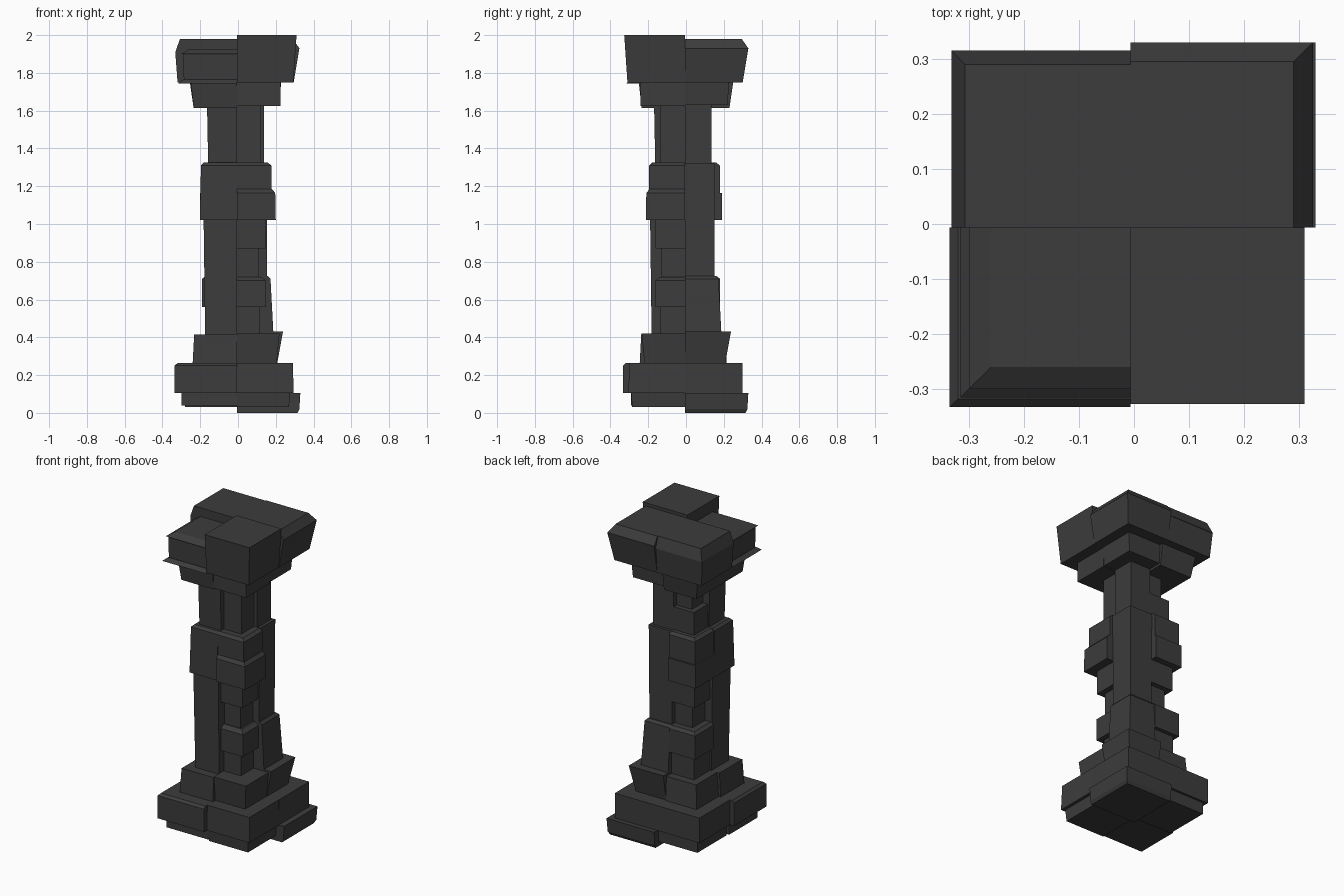
import bpy, bmesh

stone = bpy.data.materials.new("dark_stone")
stone.diffuse_color = (0.045, 0.045, 0.045, 1)
SEAM = -0.006   # shared inner edge of the four stacks


def block(bm, sx, sy, z0, z1, x, y, flare):
    """Tapered stone from the seam out to the corner (x, y), wider at the top by flare."""
    rings = []
    for z, f in ((z0, 0), (z1, flare)):
        X, Y = sx * (x + f), sy * (y + f)
        pts = [(SEAM, SEAM), (X, SEAM), (X, Y), (SEAM, Y)]
        rings.append([bm.verts.new((px, py, z)) for px, py in pts])
    lo, hi = rings
    bm.faces.new(lo)
    bm.faces.new(hi)
    for i in range(4):
        j = (i + 1) % 4
        bm.faces.new((lo[i], lo[j], hi[j], hi[i]))


def stack(name, sx, sy, rows):
    bm = bmesh.new()
    for r in rows:
        block(bm, sx, sy, *r)
    bmesh.ops.recalc_face_normals(bm, faces=bm.faces)
    me = bpy.data.meshes.new(name)
    bm.to_mesh(me)
    bm.free()
    me.materials.append(stone)
    ob = bpy.data.objects.new(name, me)
    bpy.context.collection.objects.link(ob)


# each row: bottom z, top z, x reach, y reach, flare at the top
stack("front_left_stones", -1, -1, [
    (0.04, 0.105, 0.30, 0.29, 0),
    (0.105, 0.25, 0.335, 0.333, 0), (0.25, 0.264, 0.335, 0.333, -0.015),
    (0.264, 0.415, 0.24, 0.245, -0.008),
    (0.415, 1.02, 0.174, 0.182, 0.008),
    (1.02, 1.31, 0.202, 0.20, -0.006), (1.31, 1.325, 0.196, 0.194, -0.015),
    (1.325, 1.63, 0.158, 0.163, 0.006),
    (1.615, 1.75, 0.235, 0.235, 0.015),
    (1.745, 1.765, 0.315, 0.315, -0.025),
    (1.765, 1.90, 0.287, 0.287, 0.002),
    (1.90, 1.925, 0.30, 0.30, -0.04)])

stack("front_right_stones", 1, -1, [
    (0.03, 0.105, 0.27, 0.285, 0.005),
    (0.105, 0.264, 0.295, 0.305, -0.005),
    (0.264, 0.42, 0.205, 0.22, 0.015),
    (0.42, 0.56, 0.115, 0.135, 0),
    (0.56, 0.70, 0.148, 0.162, 0), (0.70, 0.72, 0.148, 0.162, -0.025),
    (0.72, 0.87, 0.11, 0.13, 0),
    (0.87, 1.02, 0.145, 0.162, 0),
    (1.02, 1.165, 0.20, 0.213, -0.003), (1.165, 1.185, 0.197, 0.21, -0.018),
    (1.185, 1.31, 0.177, 0.195, 0), (1.31, 1.325, 0.177, 0.195, -0.02),
    (1.325, 1.625, 0.118, 0.135, 0),
    (1.625, 1.755, 0.225, 0.24, 0),
    (1.75, 2.0, 0.293, 0.31, 0.017)])

stack("back_right_stones", 1, 1, [
    (0.0, 0.02, 0.315, 0.315, 0.01), (0.02, 0.105, 0.325, 0.325, 0.005),
    (0.105, 0.264, 0.292, 0.30, 0),
    (0.264, 0.43, 0.208, 0.208, 0.03),
    (0.43, 0.71, 0.187, 0.187, -0.015), (0.71, 0.725, 0.172, 0.172, -0.015),
    (0.725, 1.32, 0.153, 0.150, 0.003),
    (1.32, 1.63, 0.137, 0.135, 0),
    (1.63, 1.75, 0.22, 0.22, 0.008),
    (1.75, 1.93, 0.295, 0.30, 0.03),
    (1.93, 1.98, 0.325, 0.33, -0.035)])

stack("back_left_stones", -1, 1, [
    (0.03, 0.105, 0.28, 0.285, 0),
    (0.105, 0.264, 0.305, 0.30, 0),
    (0.264, 0.415, 0.225, 0.215, -0.01),
    (0.415, 0.56, 0.165, 0.155, 0),
    (0.56, 0.71, 0.19, 0.18, 0), (0.71, 0.725, 0.19, 0.18, -0.02),
    (0.725, 0.87, 0.13, 0.12, 0),
    (0.87, 1.02, 0.165, 0.15, 0),
    (1.02, 1.165, 0.20, 0.19, 0),
    (1.165, 1.31, 0.19, 0.18, 0), (1.31, 1.325, 0.19, 0.18, -0.02),
    (1.325, 1.47, 0.15, 0.135, 0), (1.47, 1.62, 0.115, 0.105, 0),
    (1.615, 1.75, 0.235, 0.23, 0.02),
    (1.75, 1.91, 0.32, 0.30, 0.012),
    (1.91, 1.98, 0.332, 0.315, -0.025)])
